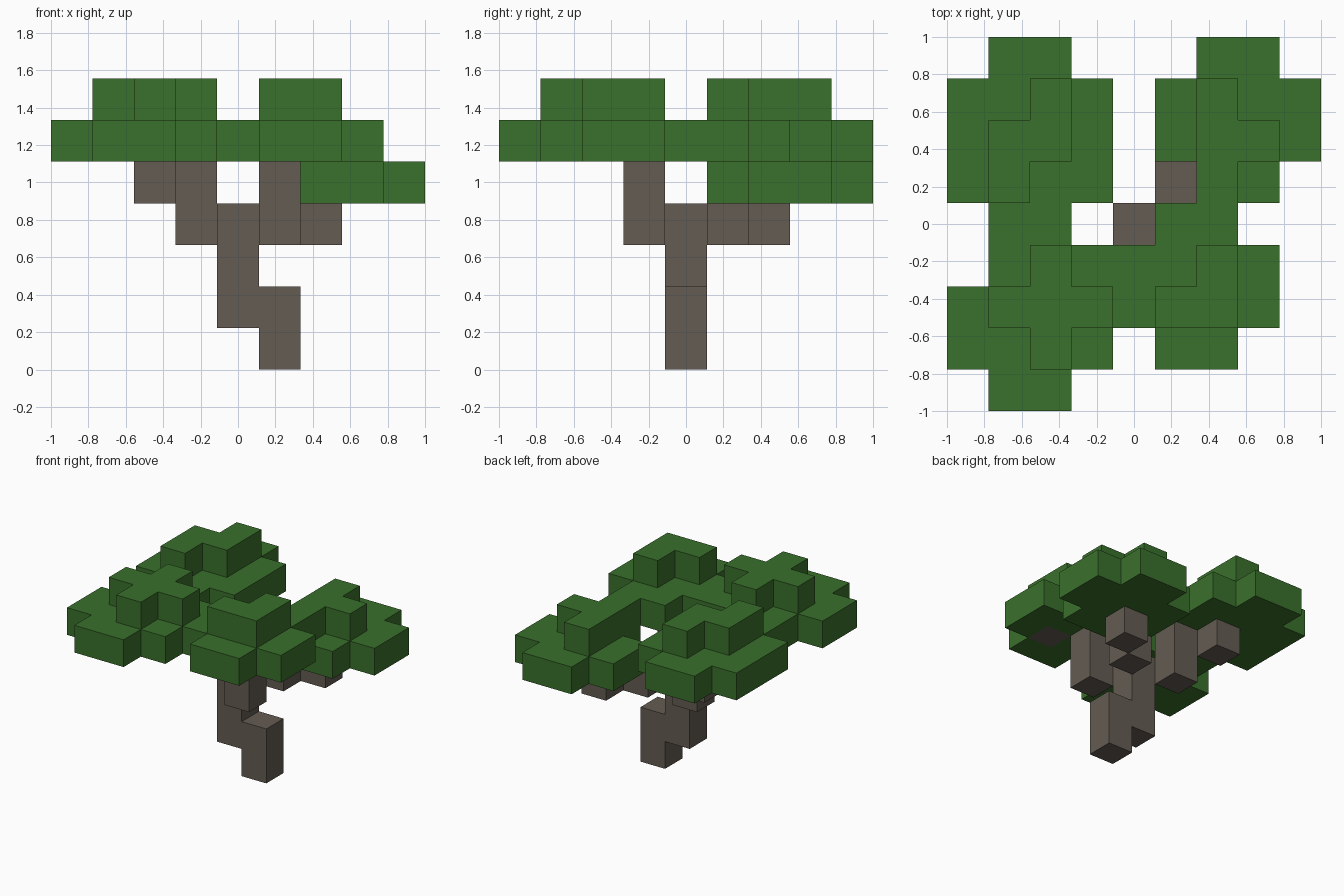
import bpy
import bmesh
from mathutils import Vector

CELL = 2 / 9  # edge length of one block

if "Cube" in bpy.data.objects:
    bpy.data.objects.remove(bpy.data.objects["Cube"], do_unlink=True)


def make_material(name, rgb):
    colour = (*rgb, 1)
    mat = bpy.data.materials.new(name)
    mat.use_nodes = True
    mat.diffuse_color = colour
    shader = mat.node_tree.nodes["Principled BSDF"]
    shader.inputs["Base Color"].default_value = colour
    shader.inputs["Roughness"].default_value = 0.9
    return mat


def layer(left, back, level, rows):
    """Block cells of one layer; rows run from back to front."""
    return {(left + i, back - j, level)
            for j, row in enumerate(rows)
            for i, mark in enumerate(row) if mark == "#"}


def column(x, y, low, high):
    return {(x, y, z) for z in range(low, high + 1)}


bark = make_material("grey brown bark", (0.127, 0.107, 0.084))
leaf = make_material("leaf green", (0.042, 0.162, 0.025))

# Stepped trunk and its diagonal branches
parts = {
    "trunk": (bark, column(1, 0, 0, 1) | column(0, 0, 1, 3)),
    "front_left_branch": (bark, column(1, -1, 3, 4) | column(2, -2, 5, 5)),
    "back_left_branch": (bark, column(1, 1, 3, 3) | column(2, 2, 3, 3)),
    "back_right_branch": (bark, column(-1, 1, 3, 4) | column(-2, 2, 4, 4)),
}
wood = set().union(*(cells for _, cells in parts.values()))

# Leaf clusters: a broad layer with a small crown on top
clusters = {
    "back_right_canopy":
        layer(-4, 4, 5, [".##.", "####", "####", "####", ".##."])
        | layer(-4, 3, 6, ["..#.", ".##.", ".#.."]),
    "front_right_canopy":
        layer(-4, -1, 5, [".###", "####", "####", ".##."])
        | layer(-4, -1, 6, ["..#.", ".###", "..#."]),
    "front_left_canopy":
        layer(0, 0, 5, [".##.", "####", "####", ".##."])
        | layer(0, -1, 6, ["..#.", ".##."]),
    "back_left_canopy":
        layer(1, 4, 4, [".##.", "####", "####", ".##."])
        | layer(1, 3, 5, [".#..", ".##.", ".#.."]),
}
for name, cells in clusters.items():
    parts[name] = (leaf, cells - wood)

occupied = set().union(*(cells for _, cells in parts.values()))


def build(name, mat, cells):
    """Make the outer skin of a group of blocks."""
    bm = bmesh.new()
    for cell in sorted(cells):
        centre = Vector(cell) + Vector((0, 0, 0.5))
        for axis in range(3):
            for sign in (-1, 1):
                normal = Vector((0, 0, 0))
                normal[axis] = sign
                beside = tuple(int(c + n) for c, n in zip(cell, normal))
                if beside in occupied:
                    continue
                u = Vector((0, 0, 0))
                u[(axis + 1) % 3] = 0.5
                v = normal.cross(u)
                middle = centre + normal / 2
                corners = (-u - v, u - v, u + v, v - u)
                bm.faces.new([bm.verts.new((middle + c) * CELL)
                              for c in corners])
    bmesh.ops.remove_doubles(bm, verts=bm.verts, dist=0.001)
    mesh = bpy.data.meshes.new(name)
    bm.to_mesh(mesh)
    bm.free()
    mesh.materials.append(mat)
    bpy.context.collection.objects.link(bpy.data.objects.new(name, mesh))


for name, (mat, cells) in parts.items():
    build(name, mat, cells)
